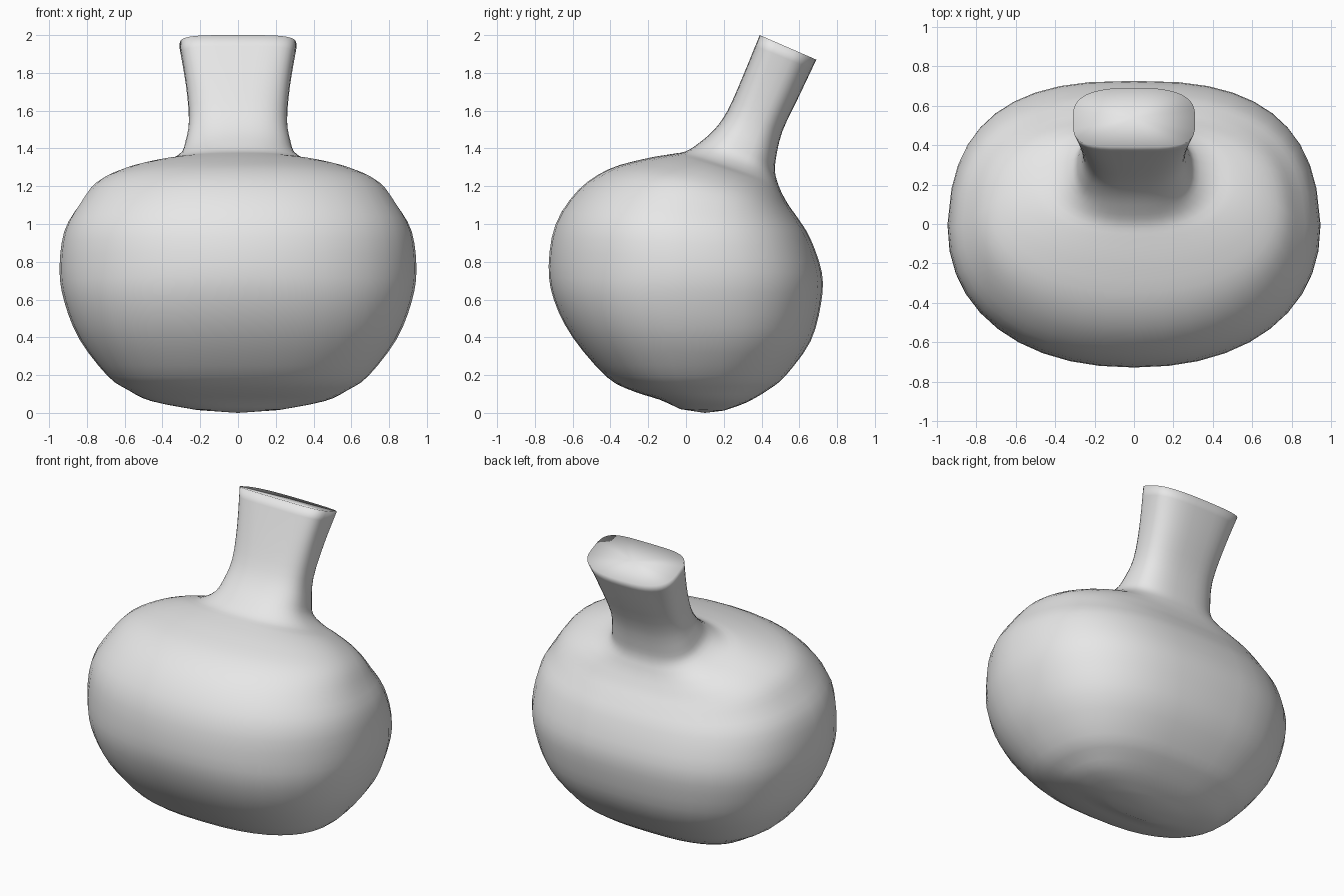
import bpy
import bmesh
import math

cube = bpy.data.objects.get("Cube")
if cube:
    bpy.data.objects.remove(cube, do_unlink=True)

SIDES = 40
STEPS = 3


def make_material(name, color):
    mat = bpy.data.materials.new(name)
    mat.use_nodes = True
    mat.diffuse_color = color
    mat.node_tree.nodes["Principled BSDF"].inputs["Base Color"].default_value = color
    return mat


def signed_power(value, exponent):
    return math.copysign(abs(value) ** exponent, value)


def spline_sections(sections):
    """Smoothly interpolate every section value with a Catmull-Rom spline."""
    last = len(sections) - 1
    result = []
    for i in range(last):
        a, b, c, d = (sections[min(max(k, 0), last)] for k in range(i - 1, i + 3))
        for step in range(STEPS):
            t = step / STEPS
            result.append([
                q + t * (r - p + t * (2 * p - 5 * q + 4 * r - s + t * (3 * (q - r) + s - p))) / 2
                for p, q, r, s in zip(a, b, c, d)
            ])
    return result + [sections[-1]]


def add_ring(bm, front_y, front_z, back_y, back_z, half_width, front_power,
             lift, back_power, taper):
    """Tilted rounded section spanning a front point and a back point."""
    ring = []
    for i in range(SIDES):
        angle = math.tau * i / SIDES
        across, along = math.cos(angle), math.sin(angle)
        power = back_power if along > 0 else front_power
        depth = signed_power(along, 2 / power)
        x = signed_power(across, 2 / power) * half_width * (1 - taper * max(depth, 0))
        t = (depth + 1) / 2
        y = front_y + (back_y - front_y) * t
        z = front_z + (back_z - front_z) * t + lift * across ** 2
        ring.append(bm.verts.new((x, y, z)))
    return ring


def bridge(bm, lower, upper):
    for i in range(SIDES):
        j = (i + 1) % SIDES
        bm.faces.new((lower[i], lower[j], upper[j], upper[i]))


def close_end(bm, ring, center):
    middle = bm.verts.new(center)
    for i in range(SIDES):
        bm.faces.new((middle, ring[i], ring[(i + 1) % SIDES]))


# Each section: front y, front z, back y, back z, half width, front squareness
body_sections = [
    (-.03, .02, .2, .012, .22, 2.3),
    (-.14, .07, .32, .055, .46, 2.4),
    (-.28, .115, .44, .125, .58, 2.5),
    (-.42, .19, .53, .2, .69, 2.5),
    (-.6, .4, .66, .38, .84, 2.4),
    (-.7, .6, .715, .58, .92, 2.3),
    (-.727, .78, .72, .74, .945, 2.2),
    (-.69, 1, .66, .92, .92, 2.2),
    (-.57, 1.18, .6, 1.02, .84, 2.2),
    (-.41, 1.29, .55, 1.09, .76, 2.2),
    (-.22, 1.345, .52, 1.14, .65, 2.2),
    (-.08, 1.37, .5, 1.18, .52, 2.2),
]
neck_sections = [
    (0, 1.385, .485, 1.22, .4, 2.3),
    (.07, 1.43, .472, 1.27, .31, 2.5),
    (.15, 1.5, .475, 1.34, .28, 2.7),
    (.22, 1.6, .51, 1.49, .26, 2.8),
    (.3, 1.78, .6, 1.68, .275, 3.3),
    (.39, 2, .69, 1.87, .31, 4.2),
]
# Shoulders rise a little at the sides; the body narrows toward the back
sections = [(*s, .01 if s[1] > 1.2 else 0, 2.7, .05) for s in body_sections]
sections += [(*s, 0, 2.7, 0) for s in neck_sections]

bm = bmesh.new()
rings = [add_ring(bm, *s) for s in spline_sections(sections)]
for lower, upper in zip(rings, rings[1:]):
    bridge(bm, lower, upper)

# Rounded base tip and flat cut end of the neck
close_end(bm, rings[0], (0, .1, 0))
close_end(bm, rings[-1], (0, .54, 1.935))
bmesh.ops.recalc_face_normals(bm, faces=bm.faces[:])
for face in bm.faces:
    face.smooth = True

mesh = bpy.data.meshes.new("body_and_neck")
bm.to_mesh(mesh)
bm.free()
mesh.materials.append(make_material("light grey", (.8, .8, .8, 1)))

body = bpy.data.objects.new("body_and_neck", mesh)
bpy.context.collection.objects.link(body)
